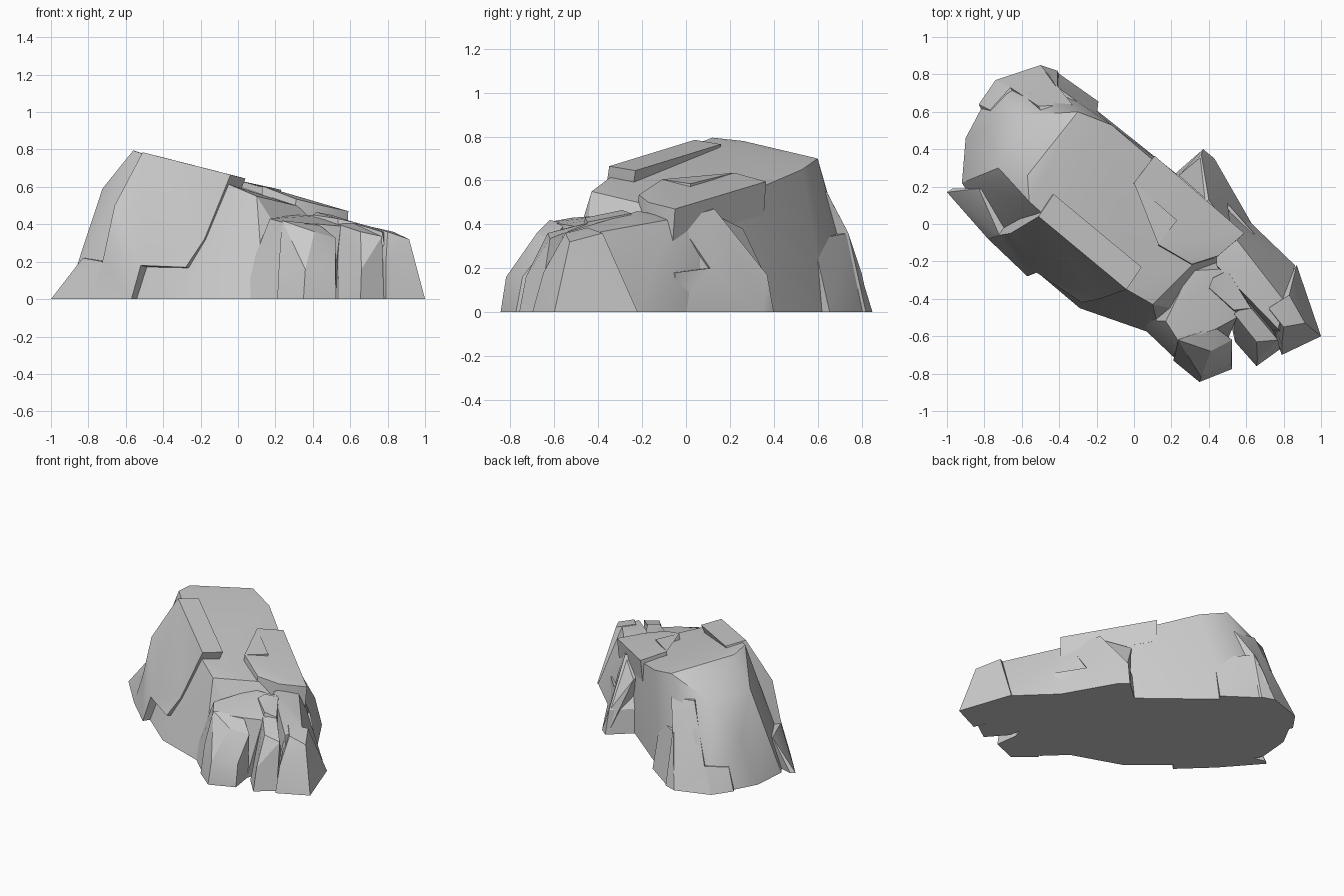
import bpy, bmesh
from math import radians
from mathutils import Vector


def finish(bm, name):
    bmesh.ops.recalc_face_normals(bm, faces=bm.faces[:])
    me = bpy.data.meshes.new(name)
    bm.to_mesh(me)
    bm.free()
    ob = bpy.data.objects.new(name, me)
    bpy.context.collection.objects.link(ob)
    bpy.ops.object.select_all(action='DESELECT')
    ob.select_set(True)
    bpy.context.view_layer.objects.active = ob
    bpy.ops.object.shade_smooth_by_angle(angle=radians(24))
    return ob


def chunk(name, base, upper):
    """Convex boulder chunk from a ground outline and raised points."""
    bm = bmesh.new()
    for x, y in base:
        bm.verts.new((x, y, 0))
    for p in upper:
        bm.verts.new(p)
    res = bmesh.ops.convex_hull(bm, input=bm.verts[:])
    junk = {v for v in res["geom_interior"] + res["geom_unused"]
            if isinstance(v, bmesh.types.BMVert) and not v.link_faces}
    bmesh.ops.delete(bm, geom=list(junk), context='VERTS')
    bmesh.ops.dissolve_limit(bm, angle_limit=radians(2), verts=bm.verts[:], edges=bm.edges[:])
    return finish(bm, name)


def plate(name, outline, inward):
    """Broken shell of rock: an outline on the surface thickened inward."""
    bm = bmesh.new()
    off = Vector(inward)
    a = [bm.verts.new(p) for p in outline]
    b = [bm.verts.new(Vector(p) + off) for p in outline]
    for v in b:
        v.co.z = max(v.co.z, 0)
    n = len(a)
    bm.faces.new(a)
    bm.faces.new(b[::-1])
    for i in range(n):
        j = (i + 1) % n
        bm.faces.new((a[i], b[i], b[j], a[j]))
    bmesh.ops.triangulate(bm, faces=bm.faces[:])
    return finish(bm, name)


# Main sloping mass
chunk("rock_body",
      [(-.92, .22), (-.9, .46), (-.81, .63), (-.71, .74), (-.5, .79), (-.24, .64),
       (.3, .21), (.6, -.07), (.45, -.5), (.14, -.6), (0, -.5), (-.29, -.45),
       (-.55, -.23), (-.74, -.07)],
      [(-.56, .12, .795), (-.57, .26, .78), (-.3, .6, .7), (-.12, .53, .65),
       (.1, .35, .54), (.54, -.03, .41), (.31, -.22, .5), (.1, -.43, .55),
       (-.04, -.35, .61), (-.48, .04, .74), (-.725, .3, .59), (-.62, .58, .56),
       (-.79, .5, .32), (-.35, .65, .5), (-.57, .7, .35), (-.3, -.36, .2)])

# Layer over the front left flank, bulging at its rear edge
plate("flank_plate",
      [(-.51, .04, .785), (-.04, -.35, .665), (-.18, -.4, .32), (-.28, -.42, .17),
       (-.52, -.26, .18), (-.57, -.28, 0), (-.78, -.08, 0), (-.72, -.06, .22),
       (-.66, -.05, .5)],
      (.08, .12, -.02))

# Left foot
chunk("left_foot", [(-1, .17), (-.97, .19), (-.78, -.08), (-.6, .1)],
      [(-.83, .19, .22), (-.72, -.06, .2), (-.6, .1, .2)])

# Broken layer at the back
plate("back_plate",
      [(-.83, .64, 0), (-.74, .77, 0), (-.5, .85, 0), (-.41, .82, 0),
       (-.41, .74, .36), (-.33, .64, .55), (-.51, .63, .57), (-.66, .73, .17),
       (-.77, .61, .15)], (.08, -.17, 0))
chunk("back_block", [(-.5, .84), (-.41, .81), (-.19, .655), (-.3, .5)],
      [(-.42, .74, .36), (-.2, .58, .33), (-.3, .5, .35), (-.46, .8, .18)])

# Stepped slab on the top right
plate("top_slab",
      [(.11, .365, .595), (0, .22, .635), (.23, .02, .585), (.13, -.11, .605),
       (.31, -.215, .535), (.45, -.17, .5), (.59, -.05, .47)], (-.01, -.01, -.15))

# Right flank buttress and the face it has broken from
plate("right_buttress",
      [(.37, .4, 0), (.36, .37, .17), (.4, .13, .47), (.52, -.04, .42),
       (.5, .11, .2), (.64, -.05, .18), (.665, -.06, 0), (.43, .35, 0)],
      (-.16, -.14, 0))
chunk("right_wedge", [(.36, .39), (.42, .34), (.64, -.05), (.3, .1)],
      [(.24, .26, .38), (.36, .36, .17), (.4, .12, .45), (.5, -.05, .4), (.25, .1, .4),
       (.46, .12, .22)])

# Lower terrace at the front
chunk("front_terrace", [(.0, -.51), (.21, -.71), (.5, -.62), (.6, -.3), (.3, -.1)],
      [(.17, -.52, .43), (.24, -.63, .41), (.3, -.25, .45), (.48, -.24, .45),
       (.55, -.5, .39), (.44, -.56, .4)])

# Columns along the front
chunk("front_column_left", [(.21, -.73), (.35, -.845), (.525, -.775), (.5, -.6), (.3, -.5)],
      [(.235, -.62, .42), (.41, -.68, .36), (.525, -.62, .325), (.43, -.55, .4),
       (.22, -.7, .2), (.36, -.82, .16), (.52, -.745, .16)])
chunk("front_column_middle", [(.54, -.63), (.655, -.76), (.78, -.67), (.65, -.4), (.5, -.45)],
      [(.535, -.48, .4), (.655, -.63, .36), (.77, -.62, .335), (.61, -.43, .41),
       (.66, -.73, .16)])
chunk("middle_ridge", [(.44, -.35), (.53, -.55), (.62, -.5), (.5, -.2)],
      [(.4, -.34, .45), (.42, -.29, .465), (.535, -.46, .43), (.625, -.45, .41),
       (.5, -.25, .45)])
chunk("front_column_right", [(.6, .03), (.66, -.06), (.86, -.22), (.83, -.62), (.7, -.6), (.5, -.3)],
      [(.53, -.06, .425), (.44, -.22, .46), (.77, -.56, .36), (.81, -.42, .36),
       (.7, -.3, .39), (.5, .07, .22), (.45, .05, .42)])
chunk("end_column", [(.87, -.22), (1, -.6), (.79, -.7), (.7, -.45)],
      [(.72, -.45, .385), (.8, -.55, .36), (.915, -.53, .32), (.83, -.38, .36),
       (.92, -.57, .18), (.79, -.65, .18)])
